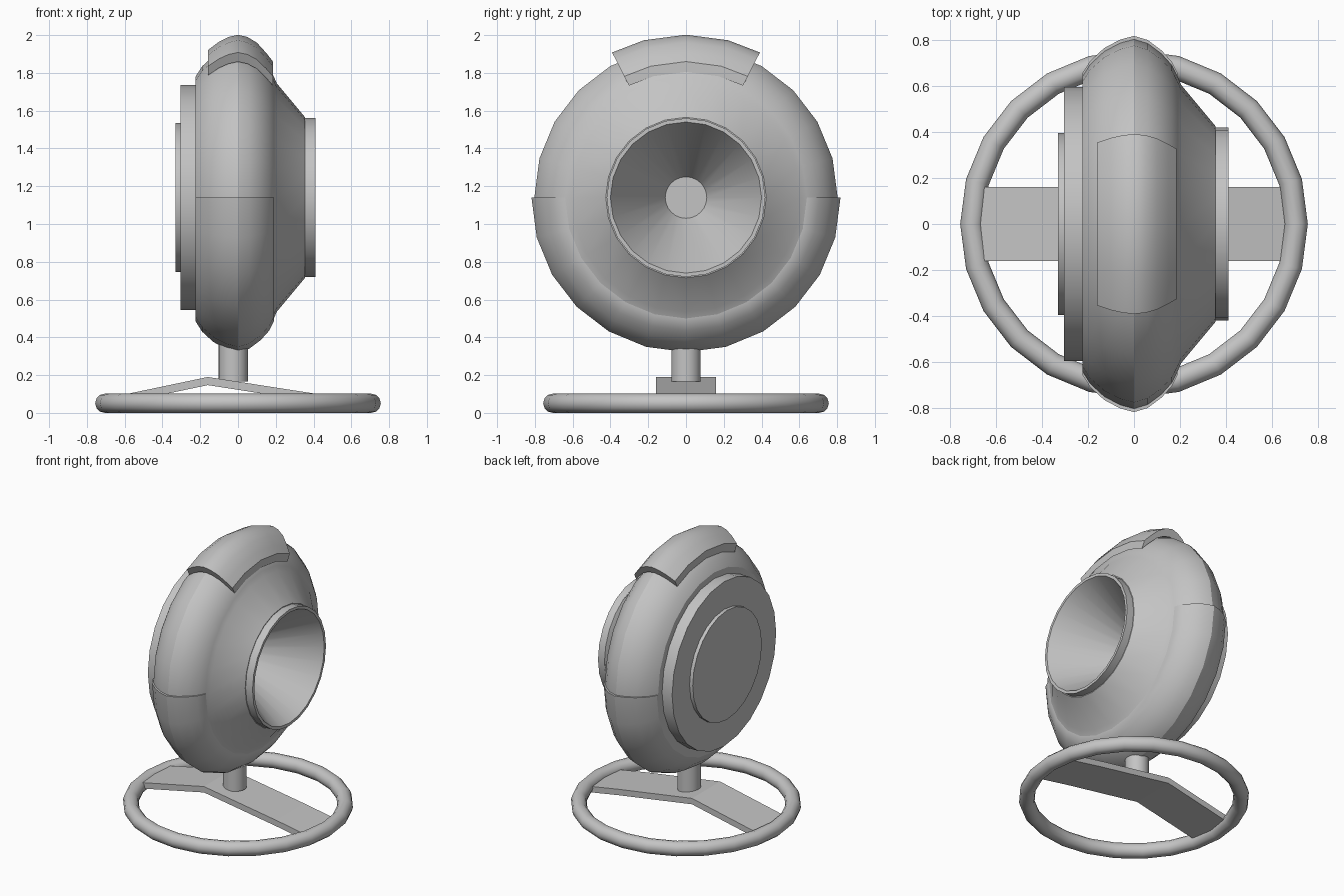
import bpy, bmesh, math

cube = bpy.data.objects.get("Cube")
if cube:
    bpy.data.objects.remove(cube, do_unlink=True)

AXIS_Z = 1.14          # height of the horizontal axis of the round body
STEP = math.radians(15)

grey = bpy.data.materials.new("plain_grey")
grey.use_nodes = True
grey.diffuse_color = (0.55, 0.55, 0.55, 1)
grey.node_tree.nodes["Principled BSDF"].inputs["Base Color"].default_value = grey.diffuse_color


def finish(name, bm, smooth=True):
    bmesh.ops.remove_doubles(bm, verts=bm.verts, dist=1e-5)
    bmesh.ops.recalc_face_normals(bm, faces=bm.faces)
    mesh = bpy.data.meshes.new(name)
    bm.to_mesh(mesh)
    bm.free()
    mesh.materials.append(grey)
    ob = bpy.data.objects.new(name, mesh)
    bpy.context.collection.objects.link(ob)
    if smooth:
        bpy.ops.object.select_all(action='DESELECT')
        ob.select_set(True)
        bpy.context.view_layer.objects.active = ob
        bpy.ops.object.shade_smooth_by_angle(angle=math.radians(30))
    return ob


def lathe(name, profile, angles=None):
    """Turn an (x, radius) profile round the body axis; angles make a capped sector."""
    full = angles is None
    if full:
        angles = [i * STEP for i in range(24)]
    bm = bmesh.new()
    rings = [[bm.verts.new((x, r * math.sin(a), AXIS_Z + r * math.cos(a)))
              for x, r in profile] for a in angles]
    n = len(profile)
    pairs = list(zip(rings, rings[1:]))
    if full:
        pairs.append((rings[-1], rings[0]))
    for a, b in pairs:
        for i in range(n - 1 if full else n):
            j = (i + 1) % n
            bm.faces.new((a[i], a[j], b[j], b[i]))
    if not full:
        for ring in (rings[0], rings[-1]):
            bm.faces.new(ring)
    return finish(name, bm)


def offset(profile, d):
    return [(x, r + d) for x, r in profile]


# Round body, with the lip and the hollow horn on its +x side
rim = [(-.225, .64), (-.19, .695), (-.13, .75), (-.06, .787), (0, .803),
       (.06, .785), (.12, .74), (.165, .69), (.19, .64)]
lathe("horn_body", [(-.225, 0)] + rim + [(.205, .605), (.355, .425), (.355, .42),
      (.41, .42), (.41, .4), (-.05, .11), (-.05, 0)])

# Stepped discs on the -x side
for name, x0, x1, r in (("large_disc", -.305, -.22, .595), ("small_disc", -.33, -.3, .395)):
    lathe(name, [(x0, 0), (x0, r), (x1, r), (x1, 0)])

# Thin shell round the lower half of the rim
lathe("lower_shell", offset(rim, .015) + offset(rim, -.02)[::-1],
      [math.pi / 2 + i * STEP for i in range(13)])

# Thick cap on top
crown = [(-.16, .78), (-.1, .825), (-.05, .85), (0, .862), (.05, .85),
         (.1, .82), (.15, .765), (.185, .72)]
end = math.radians(27)
lathe("top_cap", crown + offset(crown, -.055)[::-1], [-end, -STEP, 0, STEP, end])

# Neck
bm = bmesh.new()
bmesh.ops.create_cone(bm, cap_ends=True, segments=24, radius1=.078, radius2=.078, depth=.25)
bmesh.ops.translate(bm, verts=bm.verts, vec=(-.025, 0, .29))
finish("neck", bm)

# Bent strap across the base
bm = bmesh.new()
top = [(-.67, .083), (-.16, .19), (.42, .1), (.68, .055)]
outline = top + [(x, z - .043) for x, z in reversed(top)]
face = bm.faces.new([bm.verts.new((x, -.16, z)) for x, z in outline])
side = bmesh.ops.extrude_face_region(bm, geom=[face])
bmesh.ops.translate(bm, vec=(0, .32, 0),
                    verts=[v for v in side["geom"] if isinstance(v, bmesh.types.BMVert)])
finish("base_strap", bm, smooth=False)

# Base ring
bpy.ops.mesh.primitive_torus_add(major_segments=24, minor_segments=12, major_radius=.705,
                                 minor_radius=.051, location=(0, 0, .051))
ring = bpy.context.object
ring.name = "base_ring"
ring.data.materials.append(grey)
bpy.ops.object.shade_smooth_by_angle(angle=math.radians(40))
